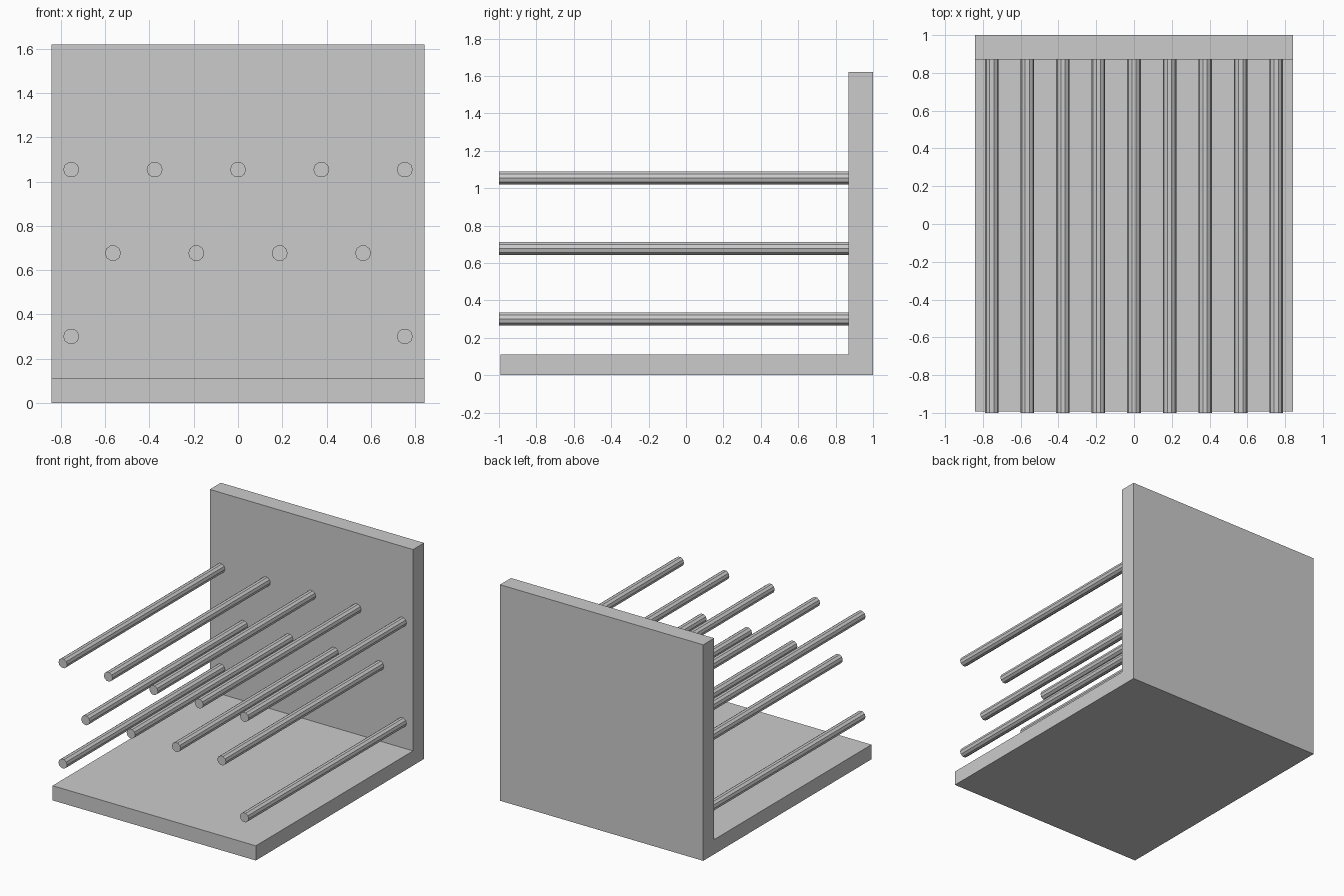
import bpy, bmesh
from math import cos, sin, tau

if "Cube" in bpy.data.objects:
    bpy.data.objects.remove(bpy.data.objects["Cube"])

def extrude_profile(name, points, offset):
    """Make a solid by extruding a closed outline along an offset."""
    bm = bmesh.new()
    face = bm.faces.new([bm.verts.new(p) for p in points])
    ext = bmesh.ops.extrude_face_region(bm, geom=[face], use_keep_orig=True)
    moved = [g for g in ext["geom"] if isinstance(g, bmesh.types.BMVert)]
    bmesh.ops.translate(bm, verts=moved, vec=offset)
    bmesh.ops.recalc_face_normals(bm, faces=bm.faces)
    mesh = bpy.data.meshes.new(name)
    bm.to_mesh(mesh)
    bm.free()
    obj = bpy.data.objects.new(name, mesh)
    bpy.context.collection.objects.link(obj)
    return obj

# L-shaped stand: base slab and back panel in one piece
HALF_W, BACK_Y, FRONT_Y = 0.843, 0.87, -0.993
outline = [(FRONT_Y, 0), (1, 0), (1, 1.62), (BACK_Y, 1.62),
           (BACK_Y, 0.11), (FRONT_Y, 0.11)]
extrude_profile("base_and_back_panel",
                [(-HALF_W, y, z) for y, z in outline], (2 * HALF_W, 0, 0))

# Ten-sided rods reaching forward from the back panel
STEP, RADIUS, SIDES = 0.3765, 0.036, 10
rows = {
    "lower_rod": (0.301, (-2, 2)),
    "middle_rod": (0.677, (-1.5, -0.5, 0.5, 1.5)),
    "upper_rod": (1.054, (-2, -1, 0, 1, 2)),
}
for name, (z, columns) in rows.items():
    for i, c in enumerate(columns):
        ring = [(c * STEP + RADIUS * cos(tau * k / SIDES), -1,
                 z + RADIUS * sin(tau * k / SIDES)) for k in range(SIDES)]
        extrude_profile(f"{name}_{i + 1}", ring, (0, BACK_Y + 1, 0))
